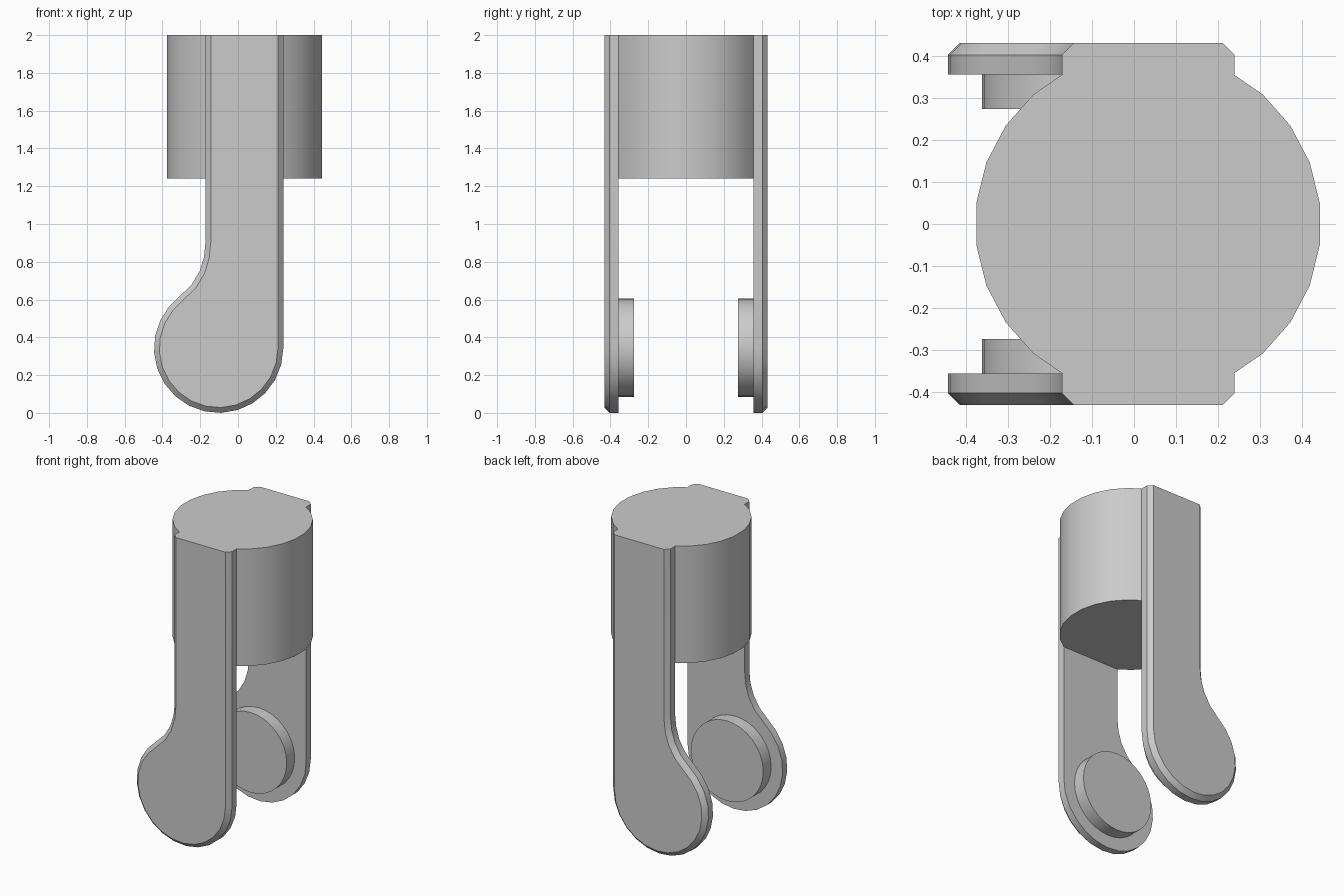
import bpy, bmesh, math

if "Cube" in bpy.data.objects:
    bpy.data.objects.remove(bpy.data.objects["Cube"], do_unlink=True)

# Single plain material
grey = bpy.data.materials.new("light_grey")
grey.use_nodes = True
colour = (0.6, 0.6, 0.6, 1)
grey.diffuse_color = colour
grey.node_tree.nodes["Principled BSDF"].inputs["Base Color"].default_value = colour

TOP = 2.0
INNER, OUTER = 0.357, 0.432       # arm plate, distance from the middle
CHAMFER = 0.028
EYE_X, EYE_Z, EYE_R = -0.1025, 0.3425, 0.3425


def finish(name, bm):
    bmesh.ops.recalc_face_normals(bm, faces=bm.faces)
    mesh = bpy.data.meshes.new(name)
    bm.to_mesh(mesh)
    bm.free()
    mesh.materials.append(grey)
    obj = bpy.data.objects.new(name, mesh)
    bpy.context.collection.objects.link(obj)
    bpy.ops.object.select_all(action="DESELECT")
    obj.select_set(True)
    bpy.context.view_layer.objects.active = obj
    bpy.ops.object.shade_smooth_by_angle(angle=math.radians(29))
    return obj


def prism(points, vector):
    bm = bmesh.new()
    face = bm.faces.new([bm.verts.new(p) for p in points])
    ext = bmesh.ops.extrude_face_region(bm, geom=[face], use_keep_orig=True)
    moved = [g for g in ext["geom"] if isinstance(g, bmesh.types.BMVert)]
    bmesh.ops.translate(bm, verts=moved, vec=vector)
    bmesh.ops.recalc_face_normals(bm, faces=bm.faces)
    return bm


def arc(cx, cz, r, start, end, steps, closed=False):
    angles = [math.radians(start + (end - start) * i / steps)
              for i in range(steps if closed else steps + 1)]
    return [(cx + r * math.cos(a), cz + r * math.sin(a)) for a in angles]


# Round body, trimmed flat where the arms lie against it
ring = arc(0.0335, 0, 0.413, 180 / 26, 360 + 180 / 26, 26, closed=True)
bm = prism([(x, y, 1.24) for x, y in ring], (0, 0, TOP - 1.24))
for side in (-1, 1):
    cut = bmesh.ops.bisect_plane(
        bm, geom=bm.verts[:] + bm.edges[:] + bm.faces[:],
        plane_co=(0, side * INNER, 0), plane_no=(0, side, 0), clear_outer=True)
    rim = [g for g in cut["geom_cut"] if isinstance(g, bmesh.types.BMEdge)]
    bmesh.ops.holes_fill(bm, edges=rim, sides=0)
finish("body", bm)

# Arm outline: straight shank, round eye, curved neck
outline = [(0.24, TOP)] + arc(EYE_X, EYE_Z, EYE_R, 0, -220, 15)
outline += [(-0.245, 0.68), (-0.203, 0.75), (-0.18, 0.825), (-0.172, 0.905), (-0.172, TOP)]
peg_ring = arc(EYE_X, EYE_Z + 0.0025, 0.26, 0, 360, 32, closed=True)

for label, side in (("front", -1), ("back", 1)):
    # Arm plate with a chamfered outer rim, square at the top
    bm = prism([(x, side * INNER, z) for x, z in outline], (0, side * (OUTER - INNER), 0))
    rim = [e for e in bm.edges
           if all(abs(v.co.y) > OUTER - 0.001 for v in e.verts)
           and not all(v.co.z > TOP - 0.001 for v in e.verts)]
    bmesh.ops.bevel(bm, geom=rim, offset=CHAMFER, segments=1, affect="EDGES",
                    profile=0.5, clamp_overlap=False)
    finish(label + "_arm", bm)

    # Round peg facing inward
    bm = prism([(x, side * INNER, z) for x, z in peg_ring], (0, -side * 0.082, 0))
    finish(label + "_peg", bm)
